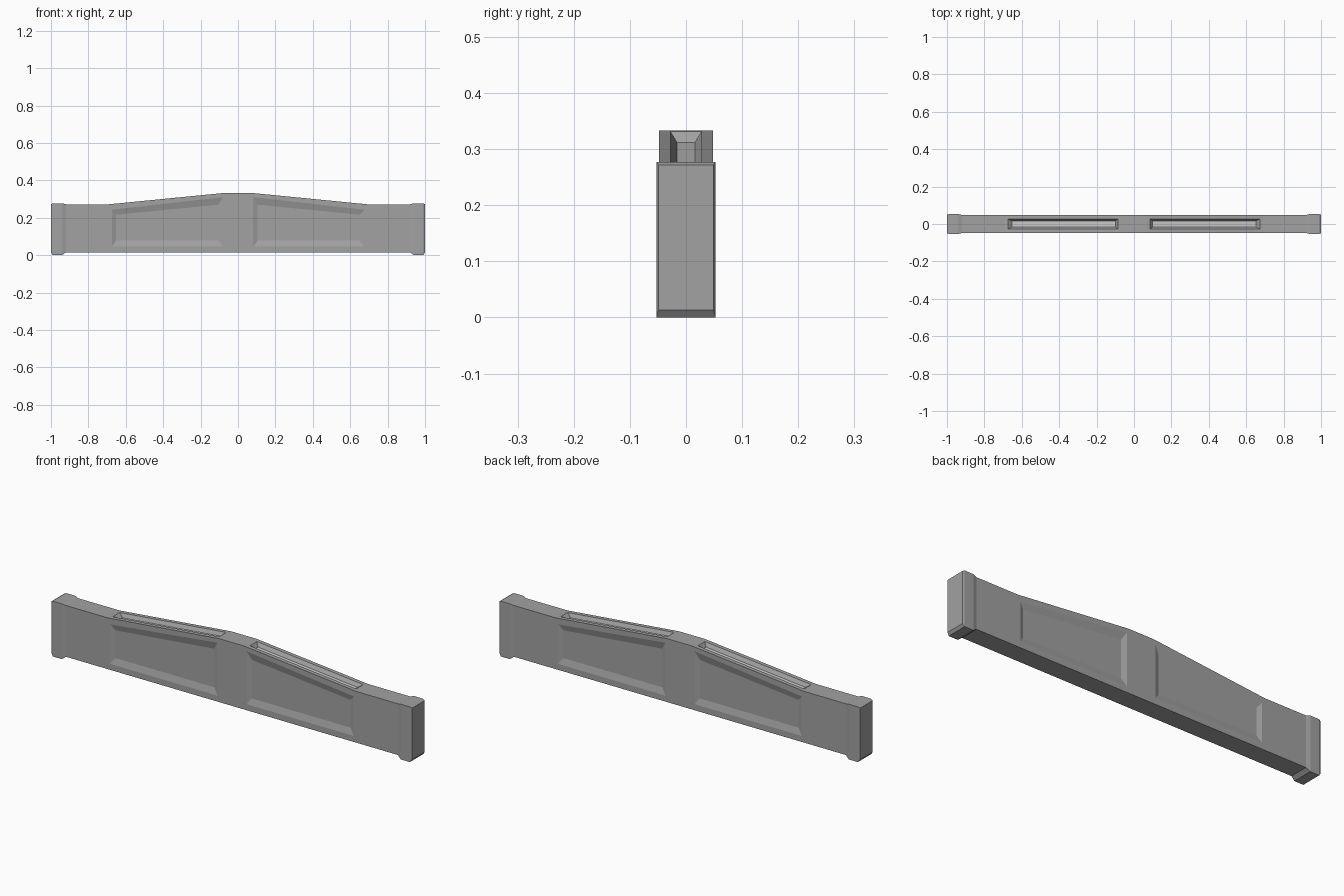
import bpy
import bmesh

cube = bpy.data.objects.get("Cube")
if cube:
    bpy.data.objects.remove(cube, do_unlink=True)


def make_material(name, value):
    mat = bpy.data.materials.new(name)
    mat.use_nodes = True
    colour = (value, value, value, 1)
    mat.diffuse_color = colour
    mat.node_tree.nodes["Principled BSDF"].inputs["Base Color"].default_value = colour
    return mat


# Cross-sections of one half: x, half depth, bottom, top
HALF = [(0.07, 0.048, 0.015, 0.333),
        (0.69, 0.048, 0.015, 0.272),
        (0.92, 0.048, 0.015, 0.272),
        (0.94, 0.053, 0.0, 0.277),
        (0.99, 0.053, 0.0, 0.277),
        (1.0, 0.049, 0.013, 0.272)]
SECTIONS = [(-x, d, b, t) for x, d, b, t in reversed(HALF)] + HALF


def slope(x):
    """Height of the sloping top at distance x from the middle."""
    return 0.333 - (abs(x) - 0.07) * 0.061 / 0.62


def recess(bm, face, place_rim, place_floor):
    """Inset a quad twice, moving its corners to the rim, then to the floor."""
    c = face.calc_center_median()
    corners = [(abs(v.co.x) < abs(c.x), v.co.z > c.z, v.co.y > c.y) for v in face.verts]
    side = 1 if c.x > 0 else -1
    front = 1 if c.y > 0 else -1
    for place in (place_rim, place_floor):
        bmesh.ops.inset_individual(bm, faces=[face], thickness=0.002)
        for v, (near, high, back) in zip(face.verts, corners):
            x, y, z = place(near, high, back, front)
            v.co = (side * x, y, z)


def panel_rim(near, high, back, front):
    z = (0.31 if near else 0.243) if high else 0.045
    return (0.08 if near else 0.675), front * 0.048, z


def panel_floor(near, high, back, front):
    z = (0.27 if near else 0.216) if high else 0.077
    return (0.105 if near else 0.652), front * 0.039, z


def slot_rim(near, high, back, front):
    x = 0.085 if near else 0.675
    return x, (0.028 if back else -0.028), slope(x)


def slot_floor(near, high, back, front):
    x = 0.10 if near else 0.652
    return x, (0.016 if back else -0.016), slope(x) - 0.018


# Beam body with flared ends, lofted from the cross-sections
bm = bmesh.new()
rings = [[bm.verts.new(p) for p in ((x, -d, b), (x, d, b), (x, d, t), (x, -d, t))]
         for x, d, b, t in SECTIONS]
panels, slots = [], []
for a, b in zip(rings, rings[1:]):
    sloping = abs(abs(a[0].co.x) - abs(b[0].co.x)) > 0.5
    for k in range(4):
        n = (k + 1) % 4
        face = bm.faces.new((a[k], a[n], b[n], b[k]))
        if sloping and k in (1, 3):
            panels.append(face)
        elif sloping and k == 2:
            slots.append(face)
bm.faces.new(rings[0])
bm.faces.new(rings[-1][::-1])
bmesh.ops.recalc_face_normals(bm, faces=bm.faces[:])

# Sunken side panels, and top slots with a paler floor
for face in panels:
    recess(bm, face, panel_rim, panel_floor)
for face in slots:
    recess(bm, face, slot_rim, slot_floor)
    face.material_index = 1

mesh = bpy.data.meshes.new("beam")
bm.to_mesh(mesh)
bm.free()
mesh.materials.append(make_material("stone grey", 0.36))
mesh.materials.append(make_material("pale slot grey", 0.58))
beam = bpy.data.objects.new("beam", mesh)
bpy.context.collection.objects.link(beam)
